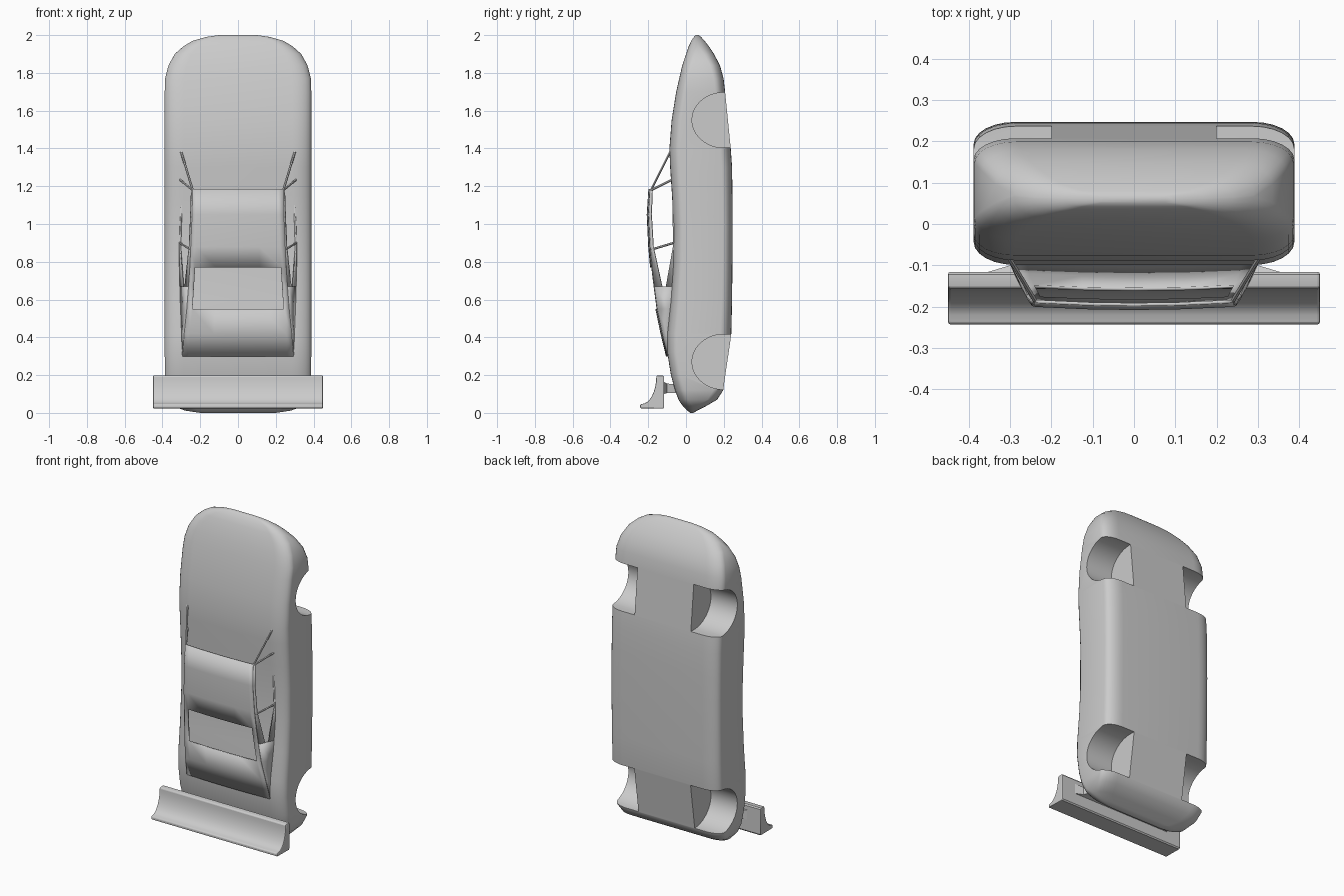
import bpy, bmesh, math
from mathutils import Vector

cube = bpy.data.objects.get("Cube")
if cube:
    bpy.data.objects.remove(cube, do_unlink=True)

grey = bpy.data.materials.new("plain_grey")
grey.use_nodes = True
GREY = (0.6, 0.6, 0.6, 1)
grey.diffuse_color = GREY
grey.node_tree.nodes["Principled BSDF"].inputs["Base Color"].default_value = GREY


def finish(name, bm, angle=40):
    bmesh.ops.recalc_face_normals(bm, faces=bm.faces)
    mesh = bpy.data.meshes.new(name)
    bm.to_mesh(mesh)
    bm.free()
    mesh.materials.append(grey)
    ob = bpy.data.objects.new(name, mesh)
    bpy.context.collection.objects.link(ob)
    smooth(ob, angle)
    return ob


def smooth(ob, angle):
    bpy.ops.object.select_all(action='DESELECT')
    ob.select_set(True)
    bpy.context.view_layer.objects.active = ob
    bpy.ops.object.shade_smooth_by_angle(angle=math.radians(angle))


def modify(ob, kind, **settings):
    mod = ob.modifiers.new(kind.title(), kind)
    for key, value in settings.items():
        setattr(mod, key, value)
    bpy.context.view_layer.objects.active = ob
    bpy.ops.object.modifier_apply(modifier=mod.name)


def loft(rings, caps=True):
    bm = bmesh.new()
    rows = [[bm.verts.new(p) for p in ring] for ring in rings]
    for a, b in zip(rows, rows[1:]):
        for i in range(len(a)):
            j = (i + 1) % len(a)
            bm.faces.new((a[i], a[j], b[j], b[i]))
    if caps:
        bm.faces.new(rows[0])
        bm.faces.new(rows[-1])
    return bm


def interp(table, z, col):
    for a, b in zip(table, table[1:]):
        if a[0] >= z >= b[0]:
            f = (a[0] - z) / (a[0] - b[0])
            return a[col] + f * (b[col] - a[col])
    return table[-1][col]


# Body: stations of height, half width, deck side, floor side
STATIONS = [
    (2.0, .10, .052, .068), (1.99, .17, .042, .08), (1.97, .24, .028, .098),
    (1.94, .29, .014, .122), (1.9, .335, 0, .148), (1.84, .368, -.02, .18),
    (1.77, .386, -.036, .199), (1.7, .388, -.052, .207), (1.55, .388, -.076, .222),
    (1.4, .388, -.088, .237), (1.3, .388, -.084, .244), (1.15, .388, -.074, .246),
    (1.0, .388, -.066, .247), (.8, .388, -.067, .246), (.6, .388, -.08, .244),
    (.42, .388, -.099, .24), (.32, .388, -.099, .226), (.2, .387, -.08, .208),
    (.12, .384, -.058, .197), (.07, .37, -.04, .165), (.035, .34, -.016, .105),
    (.012, .28, .008, .06), (0, .2, .022, .038)]


def section(z, w, y0, y1, n=6):
    depth = y1 - y0
    rx, ry = .26 * w, max(.17 * depth, min(.052, .48 * depth))
    ring = []
    for k, (sx, sy) in enumerate(((1, 1), (-1, 1), (-1, -1), (1, -1))):
        cx = sx * (w - rx)
        cy = y1 - ry if sy > 0 else y0 + ry
        for i in range(n + 1):
            a = math.pi / 2 * (k + i / n)
            ring.append((cx + rx * math.cos(a), cy + ry * math.sin(a), z))
    return ring


body = finish("body_shell", loft([section(*s) for s in STATIONS]))

# Wheel wells: rounded arches open to the floor, either side of a central spine
for zc in (1.55, .27):
    for side in (-1, 1):
        arch = [(.3, .146)] + [(.2 - .168 * math.sin(a), .146 * math.cos(a))
                for a in (math.pi * i / 24 for i in range(25))] + [(.3, -.146)]
        cutter = finish("wheel_well_cutter", loft(
            [[(side * x, y, zc + dz) for y, dz in arch] for x in (.2, .5)]))
        modify(body, 'BOOLEAN', object=cutter, operation='DIFFERENCE', solver='EXACT')
        bpy.data.objects.remove(cutter, do_unlink=True)
smooth(body, 40)

# Cabin: height, roof half width, roof depth, belt half width
CABIN = [(1.185, .24, -.187, .31), (1.05, .243, -.196, .31), (.88, .25, -.188, .31),
         (.77, .255, -.178, .31), (.67, .262, -.166, .307), (.55, .271, -.15, .303),
         (.42, .285, -.123, .298), (.3, .294, -.094, .295)]


def side_point(z, t):
    r, y, b = (interp(CABIN, z, c) for c in (1, 2, 3))
    belt = interp(STATIONS, z, 2) + .008
    return Vector((r + t * (b - r), y + t * (belt - y), z))


# Roof and rear deck with the rear window left open
bm = bmesh.new()
rows = []
for z, r, y, b in CABIN:
    rows.append([bm.verts.new((u * r, y - .008 * (1 - u * u), z))
                 for u in (-1, -.89, -.45, 0, .45, .89, 1)])
for k, (a, b) in enumerate(zip(rows, rows[1:])):
    for i in range(6):
        if not (k in (3, 4) and 1 <= i <= 4):
            bm.faces.new((a[i], a[i + 1], b[i + 1], b[i]))
roof = finish("roof_and_rear_deck", bm, 30)
modify(roof, 'SOLIDIFY', thickness=.008, offset=0)


def strip(name, edges):
    """Thin side panel, mirrored, from rows of (height, upper t, lower t)."""
    bm = bmesh.new()
    for s in (-1, 1):
        pts = []
        for z, t0, t1 in edges:
            pts.append([bm.verts.new((p.x * s, p.y, p.z))
                        for p in (side_point(z, t0), side_point(z, t1))])
        for a, b in zip(pts, pts[1:]):
            bm.faces.new((a[0], a[1], b[1], b[0]))
    modify(finish(name, bm, 30), 'SOLIDIFY', thickness=.008, offset=0)


strip("roof_rails", [(1.185, 0, .08), (1.05, 0, .1), (.88, 0, .12), (.67, 0, .4)])
strip("belt_rails", [(1.2, .96, 1), (.88, .93, 1), (.67, .62, 1)])
strip("rear_side_panels", [(.67, 0, 1), (.55, 0, 1), (.42, 0, 1), (.3, 0, 1)])


# Slim window pillars
def pillar(name, p, q, r=.006):
    for s, label in ((1, "left"), (-1, "right")):
        a, b = Vector((p[0] * s, *p[1:])), Vector((q[0] * s, *q[1:]))
        d = b - a
        bm = bmesh.new()
        bmesh.ops.create_cone(bm, segments=6, radius1=r, radius2=r,
                              depth=d.length, cap_ends=True)
        ob = finish(label + "_" + name, bm, 30)
        ob.location = (a + b) / 2
        ob.rotation_mode = 'QUATERNION'
        ob.rotation_quaternion = d.to_track_quat('Z', 'Y')


pillar("windscreen_pillar", (.24, -.184, 1.18), (.302, -.082, 1.385))
pillar("vent_pillar", (.242, -.182, 1.18), (.308, -.072, 1.235))
pillar("door_pillar", (.252, -.182, .865), (.308, -.066, .9))

# Tail wing: concave profile swept across the tail
curve = [(-.235 + .078 * math.sin(a), .047 + .148 * (1 - math.cos(a)))
         for a in (math.pi / 2 * i / 8 for i in range(9))]
profile = [(-.243, .024), (-.243, .044)] + curve + [
    (-.15, .198), (-.122, .198), (-.116, .19), (-.116, .03), (-.122, .022)]
wing = finish("tail_wing", loft([[(x, y, z) for y, z in profile] for x in (-.45, .45)]), 35)
modify(wing, 'BEVEL', width=.006, segments=2, limit_method='ANGLE', angle_limit=math.radians(60))
smooth(wing, 35)

# Wing mount, widening toward the wing
mount = [(-.118, .36, .165, .1), (-.1, .3, .155, .105), (-.04, .28, .15, .105)]
finish("wing_mount", loft([[(-w, y, lo), (w, y, lo), (w, y, hi), (-w, y, hi)]
                           for y, w, hi, lo in mount]), 30)
